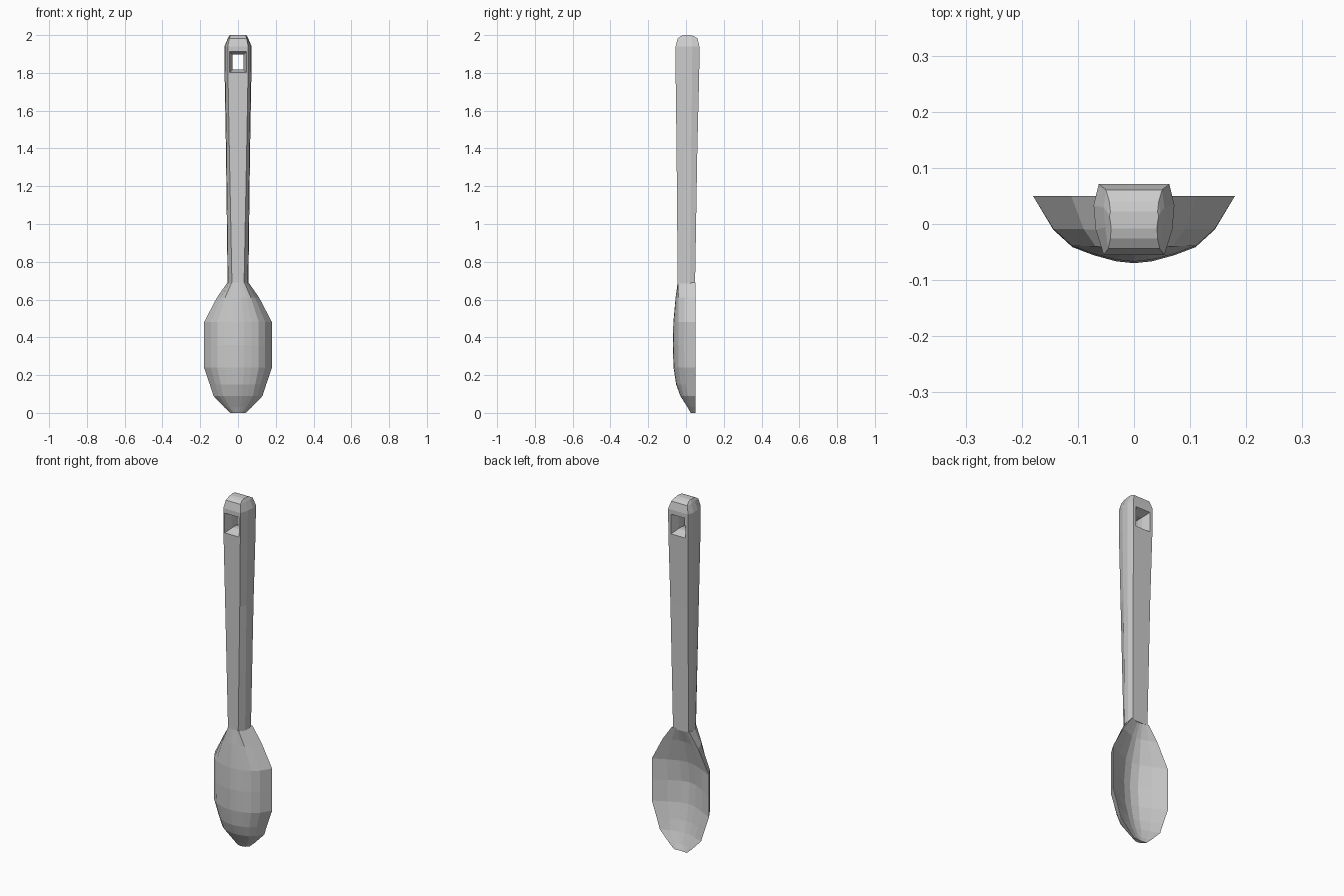
import bpy, bmesh

if "Cube" in bpy.data.objects:
    bpy.data.objects.remove(bpy.data.objects["Cube"])

def loft(name, rings):
    """Skin closed rings of equal length and cap both ends."""
    bm = bmesh.new()
    vr = [[bm.verts.new(p) for p in r] for r in rings]
    n = len(vr[0])
    for a, b in zip(vr, vr[1:]):
        for i in range(n):
            j = (i + 1) % n
            bm.faces.new((a[i], a[j], b[j], b[i]))
    bm.faces.new(vr[0])
    bm.faces.new(vr[-1])
    bmesh.ops.recalc_face_normals(bm, faces=bm.faces)
    me = bpy.data.meshes.new(name)
    bm.to_mesh(me)
    bm.free()
    ob = bpy.data.objects.new(name, me)
    bpy.context.collection.objects.link(ob)
    return ob

def mirrored(half):
    """Half section from right rim to left rim through x = 0."""
    return half + [(-x, y) for x, y in reversed(half) if x > 0]

# Bowl: outer shell and shallow hollow share one closed cross-section
RIM = 0.05
outer = mirrored([(1, 0), (.8, .5), (.61, .76), (.4, .88), (.18, .97), (0, 1)])
inner = mirrored([(.985, 0), (.6, .5), (.25, .9), (0, 1)])[::-1]
stations = [  # z, half width, outer y, hollow depth, squareness
    (0.0, .04, .025, .003, 0), (.03, .073, .008, .017, 0),
    (.09, .13, -.03, .038, 0), (.15, .149, -.052, .055, 0),
    (.24, .18, -.066, .073, 0), (.36, .18, -.07, .082, 0),
    (.48, .18, -.067, .068, 0), (.61, .112, -.055, .034, .4),
    (.69, .056, -.044, .003, 1)]
rings = []
for z, w, y, d, q in stations:
    ring = []
    for x, t in outer:
        t += q * (min(1, t * 1.32) - t)
        ring.append((x * w, RIM - t * (RIM - y), z))
    ring += [(x * w, RIM - t * d, z) for x, t in inner]
    rings.append(ring)
loft("spoon_bowl", rings)

# Handle: tapered eight-sided bar with a rounded end
handle_stations = [  # z, front half width, side, back half width, front y, back y
    (.685, .032, .055, .048, -.044, .048),
    (1.4, .046, .064, .056, -.05, .06),
    (1.8, .053, .071, .062, -.055, .07),
    (1.94, .054, .072, .063, -.055, .071),
    (1.983, .046, .054, .05, -.044, .061),
    (1.995, .042, .047, .044, -.026, .04),
    (2.0, .041, .044, .042, -.008, .022)]
rings = []
for z, f, s, b, y0, y1 in handle_stations:
    m0, m1 = y0 + .36 * (y1 - y0), y0 + .7 * (y1 - y0)
    half = [(f, y0), (s * .95, m0), (s, m1), (b, y1)]
    rings.append([(x, y, z) for x, y in half + [(-x, y) for x, y in reversed(half)]])
handle = loft("handle", rings)

# Hanging hole: square passage flared toward both faces
rings = []
for y, w, h in [(-.1, .06, .072), (-.055, .045, .056), (-.005, .03, .04),
                (.025, .03, .04), (.07, .045, .056), (.1, .055, .067)]:
    rings.append([(sx * w, y, 1.857 + sz * h)
                  for sx, sz in ((-1, -1), (1, -1), (1, 1), (-1, 1))])
cutter = loft("hole_cutter", rings)
cutter.hide_render = True
cutter.hide_set(True)
mod = handle.modifiers.new("hanging_hole", "BOOLEAN")
mod.operation = "DIFFERENCE"
mod.solver = "EXACT"
mod.object = cutter
